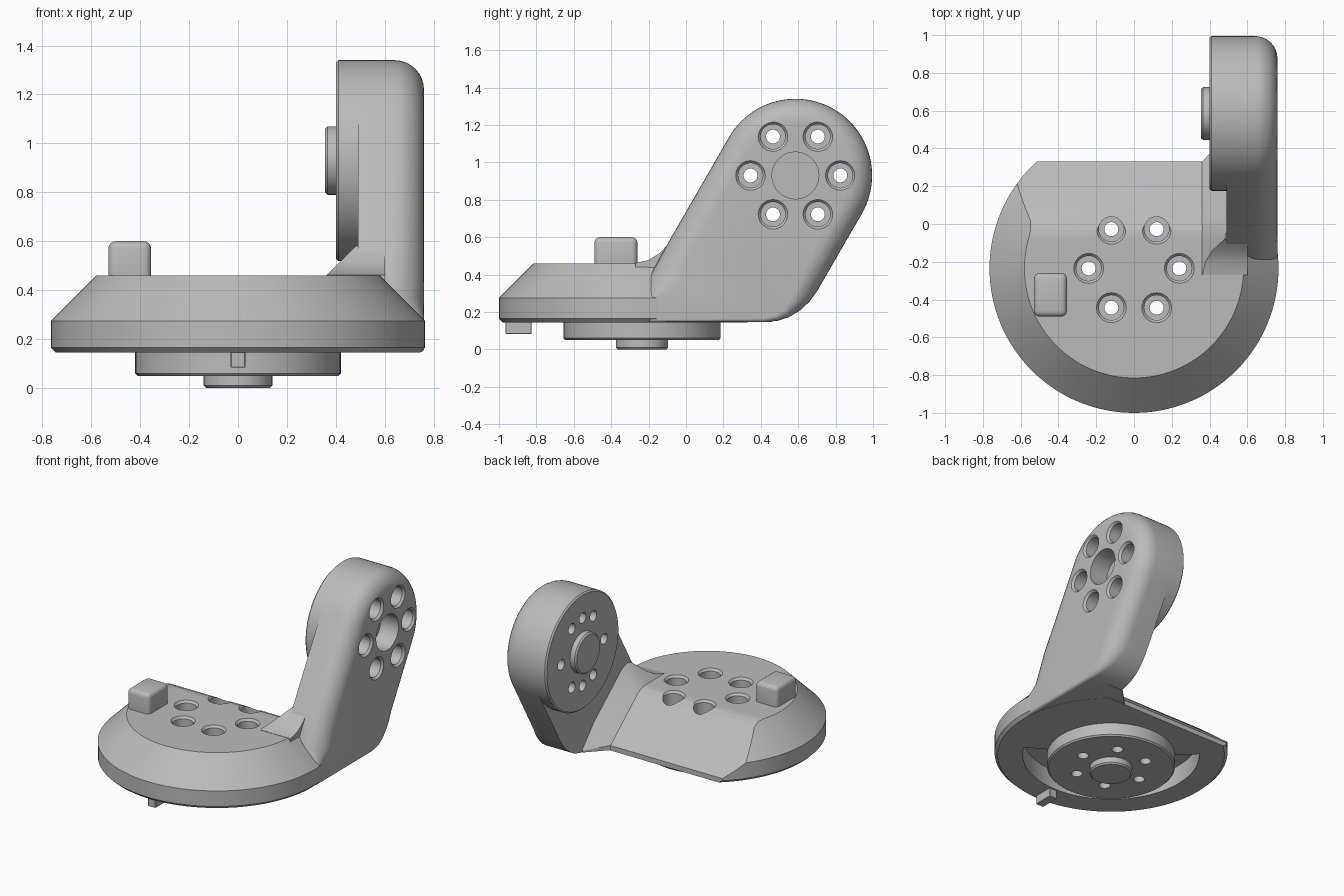
import bpy, bmesh
from math import sin, cos, pi, radians
from mathutils import Vector

if "Cube" in bpy.data.objects:
    bpy.data.objects.remove(bpy.data.objects["Cube"])

grey = bpy.data.materials.new("plain grey")
grey.use_nodes = True
colour = (0.5, 0.5, 0.5, 1)
grey.diffuse_color = colour
grey.node_tree.nodes["Principled BSDF"].inputs["Base Color"].default_value = colour

BASE = Vector((0, -0.235, 0))       # turning axis of the foot, along z
JOINT = Vector((0, 0.585, 0.93))    # turning axis of the arm, along x


def loft(name, stacks):
    """Join each stack of equal-length loops into a capped solid."""
    bm = bmesh.new()
    for loops in stacks:
        rows = [[bm.verts.new(p) for p in loop] for loop in loops]
        for a, b in zip(rows, rows[1:]):
            for i in range(len(a)):
                j = (i + 1) % len(a)
                bm.faces.new((a[i], a[j], b[j], b[i]))
        bm.faces.new(rows[0][::-1])
        bm.faces.new(rows[-1])
    bmesh.ops.recalc_face_normals(bm, faces=bm.faces)
    mesh = bpy.data.meshes.new(name)
    bm.to_mesh(mesh)
    bm.free()
    mesh.materials.append(grey)
    obj = bpy.data.objects.new(name, mesh)
    bpy.context.collection.objects.link(obj)
    return obj


def turned(profile, centre, axis, steps=96):
    """Rings for a turned solid; profile is (radius, height along the axis)."""
    rings = []
    for r, h in profile:
        ring = []
        for i in range(steps):
            u, v = r * cos(2 * pi * i / steps), r * sin(2 * pi * i / steps)
            ring.append(centre + Vector((u, v, h) if axis == "z" else (h, u, v)))
        rings.append(ring)
    return rings


def around(centre, axis, angle, r=0.24):
    u, v = r * cos(radians(angle)), r * sin(radians(angle))
    return centre + Vector((u, v, 0) if axis == "z" else (0, u, v))


def cut(obj, *cutters):
    for cutter in cutters:
        mod = obj.modifiers.new("cut", "BOOLEAN")
        mod.operation = "DIFFERENCE"
        mod.solver = "EXACT"
        mod.object = cutter
    graph = bpy.context.evaluated_depsgraph_get()
    mesh = bpy.data.meshes.new_from_object(obj.evaluated_get(graph))
    obj.modifiers.clear()
    obj.data = mesh


# Foot: chamfered round plate
base = loft("base_plate", [turned(
    [(0.745, 0.145), (0.765, 0.165), (0.765, 0.275), (0.58, 0.46)], BASE, "z", 128)])
base_disc = loft("base_disc", [turned(
    [(0.41, 0.05), (0.42, 0.06), (0.42, 0.2)], BASE, "z")])
base_hub = loft("base_hub", [turned(
    [(0.13, 0), (0.14, 0.01), (0.14, 0.07)], BASE, "z", 64)])

# Arm: slanted outline with a rounded outer rim, each point (y, z, rim radius)
outline = [(-0.2, 0.146, 0.02), (0.42, 0.146, 0.02), (0.49, 0.153, 0.03),
           (0.55, 0.172, 0.05), (0.61, 0.208, 0.08), (0.66, 0.255, 0.1),
           (0.7, 0.31, 0.12)]
for i in range(49):
    a = radians(-30 + 180 * i / 48)
    outline.append((JOINT.y + 0.41 * cos(a), JOINT.z + 0.41 * sin(a), 0.12))
outline += [(-0.09, 0.58, 0.13), (-0.2, 0.38, 0.16), (-0.2, 0.27, 0.02)]


def rim_loop(angle):
    loop = []
    for i, (y, z, r) in enumerate(outline):
        p = Vector((y, z))
        before = (p - Vector(outline[i - 1][:2])).normalized()
        after = (Vector(outline[(i + 1) % len(outline)][:2]) - p).normalized()
        t = (before + after).normalized()
        inset = r * (1 - cos(angle))
        loop.append((0.76 - r * (1 - sin(angle)), y - t.y * inset, z + t.x * inset))
    return loop


arm_loops = [[(0.49, y, z) for y, z, r in outline]]
arm_loops += [rim_loop(pi / 2 * k / 8) for k in range(9)]
arm = loft("arm", [arm_loops])
arm_pad = loft("arm_pad", [turned(
    [(0.4, 0.4), (0.41, 0.41), (0.41, 0.5)], JOINT, "x", 96)])
arm_hub = loft("arm_hub", [turned(
    [(0.13, 0.355), (0.14, 0.365), (0.14, 0.42)], JOINT, "x", 64)])

# Flared web between foot and arm, each section (y, inner x, height, flare)
sections = [(-0.27, 0.36, 0.46, 0.002), (-0.2, 0.36, 0.46, 0.018),
            (-0.14, 0.36, 0.46, 0.055), (-0.08, 0.36, 0.46, 0.12),
            (-0.04, 0.36, 0.457, 0.13), (0.02, 0.36, 0.435, 0.13),
            (0.33, 0.36, 0.18, 0.13), (0.46, 0.485, 0.16, 0.05)]
web = loft("arm_web", [[
    [(x, y, z), (x + h, y, z + h), (0.6, y, z + h), (0.6, y, 0.147), (x, y, 0.147)]
    for y, x, z, h in sections]])

# Sloping back of the foot
slope = [(-0.08, 0.461), (-0.03, 0.456), (0.02, 0.435), (0.33, 0.18),
         (0.33, 0.1), (1, 0.1), (1, 0.6), (-0.08, 0.6)]
back_cutter = loft("back_cutter", [[[(x, y, z) for y, z in slope] for x in (-1, 1)]])

# Curved guide slot underneath
slot_loops = []
for i in range(49):
    a = radians(139 + 191 * i / 48)
    slot_loops.append([BASE + Vector((r * cos(a), r * sin(a), z))
                       for r, z in ((0.421, 0.1), (0.58, 0.1), (0.58, 0.28), (0.421, 0.28))])
slot_cutter = loft("slot_cutter", [slot_loops])

# Counterbored screw holes
base_screw = [(0.037, -0.1), (0.037, 0.25), (0.066, 0.25), (0.066, 0.445), (0.08, 0.461), (0.08, 0.6)]
arm_screw = [(0.037, 0.3), (0.037, 0.55), (0.066, 0.55), (0.066, 0.745), (0.08, 0.761), (0.08, 0.9)]
base_holes = loft("base_hole_cutter", [
    turned(base_screw, around(BASE, "z", 60 * k), "z", 32) for k in range(6)])
arm_stacks = [turned(arm_screw, around(JOINT, "x", 60 * k), "x", 32) for k in range(6)]
arm_stacks.append(turned([(0.125, 0.62), (0.125, 0.9)], JOINT, "x", 64))
arm_stacks += [turned([(0.037, 0.3), (0.037, 0.47)], around(JOINT, "x", a), "x", 32)
               for a in (90, 270)]
arm_holes = loft("arm_hole_cutter", arm_stacks)

cut(base, back_cutter, slot_cutter, base_holes)
cut(base_disc, base_holes)
cut(arm, arm_holes)
cut(arm_pad, arm_holes)
for cutter in (back_cutter, slot_cutter, base_holes, arm_holes):
    bpy.data.objects.remove(cutter)


# Stop block on top and small pointer tab below
def block(name, low, high, bevel, segments):
    (x0, y0, z0), (x1, y1, z1) = low, high
    obj = loft(name, [[[(x0, y0, z), (x1, y0, z), (x1, y1, z), (x0, y1, z)]
                       for z in (z0, z1)]])
    bm = bmesh.new()
    bm.from_mesh(obj.data)
    bmesh.ops.bevel(bm, geom=bm.edges[:], offset=bevel, segments=segments,
                    profile=0.5, affect="EDGES")
    bm.to_mesh(obj.data)
    bm.free()
    return obj


stop = block("stop_block", (-0.53, -0.49, 0.38), (-0.355, -0.26, 0.6), 0.03, 4)
tab = block("pointer_tab", (-0.03, -0.965, 0.083), (0.03, -0.825, 0.19), 0.003, 1)

# Smooth curved surfaces, keep hard edges
bpy.ops.object.select_all(action="DESELECT")
for obj in (base, base_disc, base_hub, arm, arm_pad, arm_hub, web, stop, tab):
    obj.select_set(True)
    bpy.context.view_layer.objects.active = obj
bpy.ops.object.shade_smooth_by_angle(angle=radians(30))
